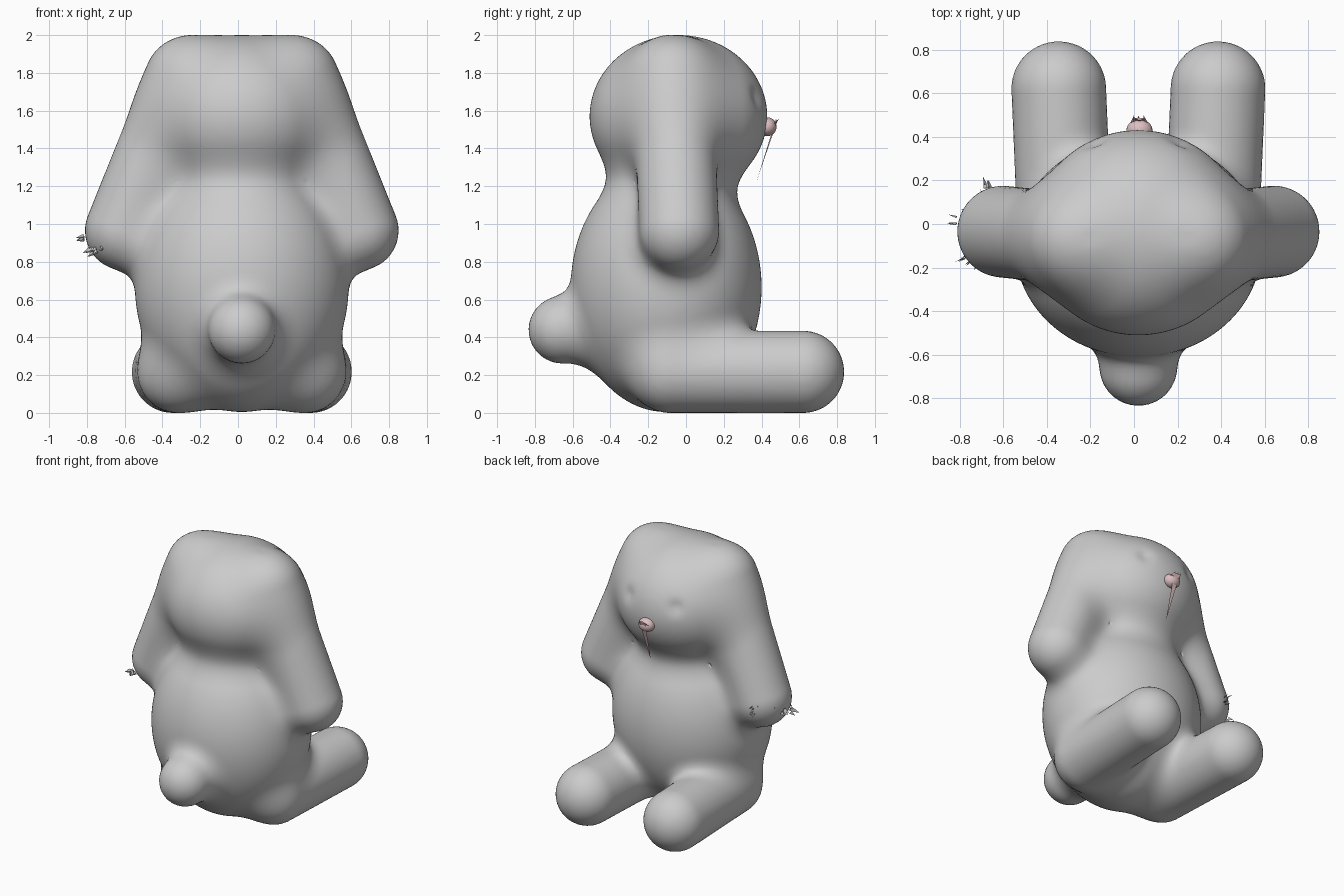
import bpy, bmesh, math, random
from mathutils import Vector

if "Cube" in bpy.data.objects:
    bpy.data.objects.remove(bpy.data.objects["Cube"])

random.seed(4)
CX = 0.02  # the plush sits slightly off centre

# Soft body parts: ellipsoids (centre, radii) and capsules (start, end, radius), each with a blend width
ellipsoids = [
    (Vector((CX, -0.105, 0.665)), Vector((0.565, 0.505, 0.66)), 0.2),   # body
    (Vector((CX, -0.04, 1.57)), Vector((0.49, 0.47, 0.43)), 0.2),      # head
]
capsules = [(Vector((CX, -0.4, 0.44)), Vector((CX, -0.655, 0.44)), 0.178, 0.12)]  # tail
for s in (-1, 1):
    capsules.append((Vector((CX + s * 0.295, -0.07, 1.775)),
                     Vector((CX + s * 0.62, -0.035, 0.965)), 0.21, 0.15))         # ear
    capsules.append((Vector((CX + s * 0.335, -0.08, 0.217)),
                     Vector((CX + s * 0.365, 0.62, 0.217)), 0.217, 0.12))         # leg


def part_distances(p):
    for c, r, k in ellipsoids:
        q = p - c
        a = Vector((q.x / r.x, q.y / r.y, q.z / r.z))
        b = Vector((a.x / r.x, a.y / r.y, a.z / r.z))
        yield a.length * (a.length - 1) / max(b.length, 1e-6), k
    for a, b, r, k in capsules:
        ab = b - a
        t = min(1, max(0, (p - a).dot(ab) / ab.length_squared))
        yield (p - a - ab * t).length - r, k


def field(p):
    """Smoothly blended distance to all soft parts."""
    d = None
    for e, k in part_distances(p):
        if d is None:
            d = e
        else:
            h = max(k - abs(d - e), 0) / k
            d = min(d, e) - h * h * k / 4
    return d


def project(p):
    e = 0.002
    d = field(p)
    g = Vector((field(p + Vector((e, 0, 0))) - d,
                field(p + Vector((0, e, 0))) - d,
                field(p + Vector((0, 0, e))) - d)) / e
    return p - g * max(-0.05, min(0.05, d / max(g.length_squared, 0.3)))


def add_object(name, bm, color=None):
    me = bpy.data.meshes.new(name)
    bm.to_mesh(me)
    bm.free()
    ob = bpy.data.objects.new(name, me)
    bpy.context.collection.objects.link(ob)
    if color:
        mat = bpy.data.materials.new(name + "_colour")
        mat.diffuse_color = color
        mat.use_nodes = True
        mat.node_tree.nodes["Principled BSDF"].inputs["Base Color"].default_value = mat.diffuse_color
        me.materials.append(mat)
    return ob


# Rough overlapping primitives
bm = bmesh.new()
for c, r, k in ellipsoids:
    vs = bmesh.ops.create_icosphere(bm, subdivisions=4, radius=1)["verts"]
    for v in vs:
        v.co = c + v.co * r
for a, b, r, k in capsules:
    vs = bmesh.ops.create_icosphere(bm, subdivisions=4, radius=r)["verts"]
    for v in vs:
        v.co += b if v.co.dot(b - a) > 0 else a
rough = add_object("rough_union", bm)
rm = rough.modifiers.new("merge", 'REMESH')
rm.mode = 'VOXEL'
rm.voxel_size = 0.027

# Merge into one skin and relax it onto the blended surface
deps = bpy.context.evaluated_depsgraph_get()
bm = bmesh.new()
bm.from_object(rough, deps)
bpy.data.objects.remove(rough)
for step in range(4):
    if step < 2:
        bmesh.ops.smooth_vert(bm, verts=bm.verts, factor=0.5,
                              use_axis_x=True, use_axis_y=True, use_axis_z=True)
    for v in bm.verts:
        v.co = project(v.co)
# Shallow eye dimples, and a flat base
eyes = [Vector((CX + s * 0.19, 0.37, 1.67)) for s in (-1, 1)]
for v in bm.verts:
    for e in eyes:
        v.co.y -= 0.02 * math.exp(-((v.co - e).length / 0.05) ** 2)
    v.co.z = max(0, min(2, v.co.z))
for f in bm.faces:
    f.smooth = True
add_object("plush_body", bm)

# Nose bump
PINK = (0.72, 0.52, 0.53, 1)
bm = bmesh.new()
for v in bmesh.ops.create_icosphere(bm, subdivisions=3, radius=1)["verts"]:
    v.co = Vector((0.025, 0.43, 1.515)) + v.co * Vector((0.06, 0.05, 0.05))
for f in bm.faces:
    f.smooth = True
add_object("nose", bm, PINK)


def shard(bm, base, tip, width):
    """Thin pointed sliver."""
    d = (tip - base).normalized()
    side = d.cross(Vector((0, 1, 0.3))).normalized() * width
    back = d.cross(side).normalized() * width * 0.4
    vs = [bm.verts.new(p) for p in (base - side, base + side, base + back, tip)]
    for i in ((0, 1, 3), (1, 2, 3), (2, 0, 3), (0, 2, 1)):
        bm.faces.new([vs[j] for j in i])


# Hanging mouth thread and ragged nose slivers
bm = bmesh.new()
shard(bm, Vector((0.025, 0.485, 1.55)), Vector((0.03, 0.375, 1.23)), 0.025)
for dx in (-0.03, 0.0, 0.035):
    shard(bm, Vector((0.025 + dx, 0.44, 1.5)), Vector((0.02 + dx * 0.7, 0.497, 1.56)), 0.022)
add_object("mouth_thread", bm, PINK)

# Frayed tufts on one ear tip
bm = bmesh.new()
for c in ((-0.795, 0.03, 0.94), (-0.69, 0.165, 0.95), (-0.755, -0.165, 0.88)):
    c = Vector(c)
    out = (c - Vector((-0.6, -0.035, 0.965))).normalized()
    for i in range(7):
        r = Vector([random.uniform(-0.05, 0.05) for _ in range(3)])
        shard(bm, c + r * 0.7, c + out * 0.035 + r * 0.9, 0.014)
add_object("ear_fray", bm)
